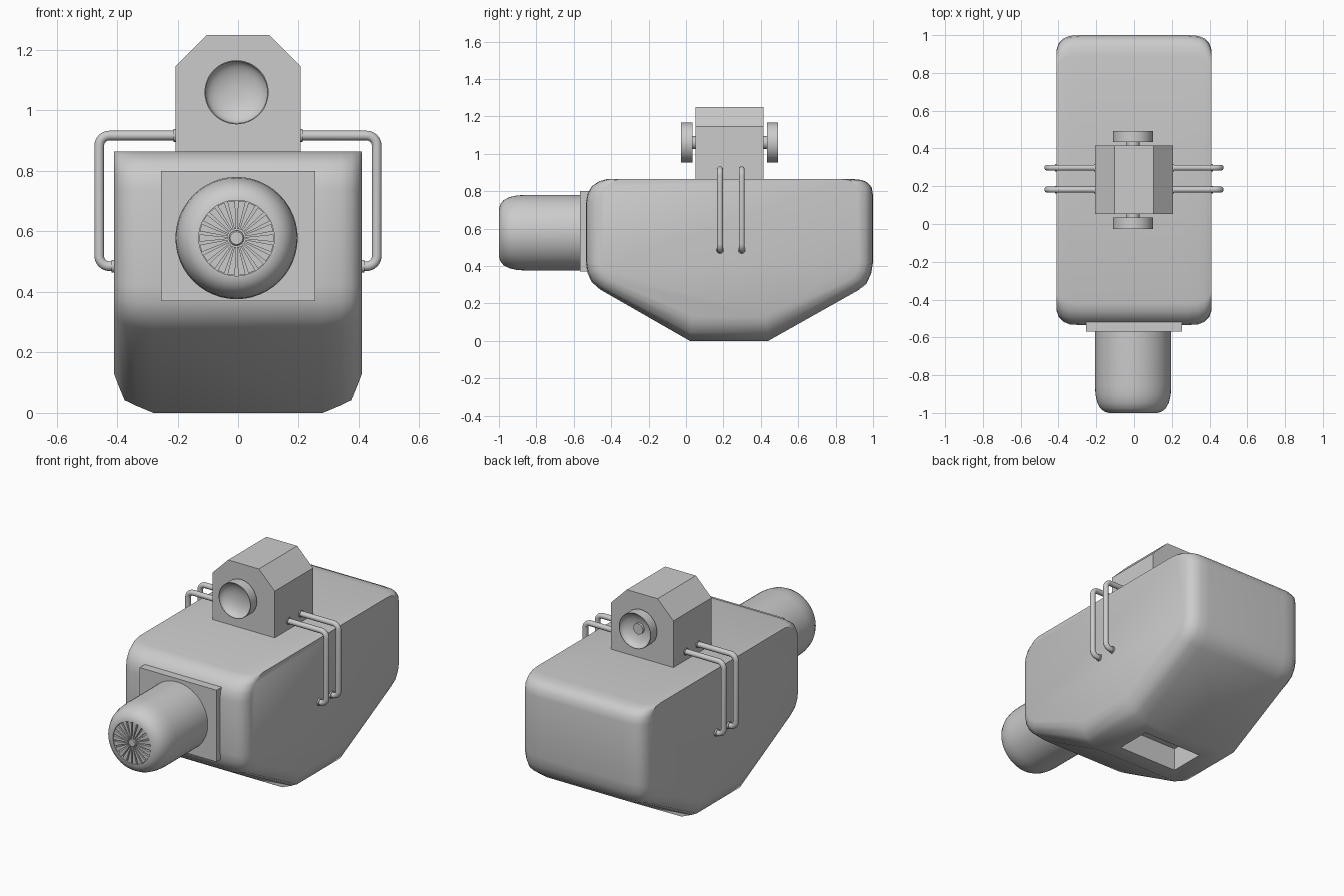
import bpy, bmesh, math

if "Cube" in bpy.data.objects:
    bpy.data.objects.remove(bpy.data.objects["Cube"])

CX = -0.005  # lens and nose axis


def make(name, bm, angle=40):
    bmesh.ops.remove_doubles(bm, verts=bm.verts, dist=1e-5)
    bmesh.ops.recalc_face_normals(bm, faces=bm.faces)
    me = bpy.data.meshes.new(name)
    bm.to_mesh(me)
    bm.free()
    ob = bpy.data.objects.new(name, me)
    bpy.context.collection.objects.link(ob)
    smooth(ob, angle)
    return ob


def smooth(ob, angle=40):
    bpy.ops.object.select_all(action='DESELECT')
    ob.select_set(True)
    bpy.context.view_layer.objects.active = ob
    bpy.ops.object.shade_smooth_by_angle(angle=math.radians(angle))


def loft(name, rings, angle=40):
    bm = bmesh.new()
    vs = [[bm.verts.new(p) for p in r] for r in rings]
    n = len(vs[0])
    for a, b in zip(vs, vs[1:]):
        for i in range(n):
            j = (i + 1) % n
            bm.faces.new((a[i], a[j], b[j], b[i]))
    bm.faces.new(vs[0])
    bm.faces.new(vs[-1])
    return make(name, bm, angle)


def lathe(name, prof, cx, cz, n=48, angle=40):
    """Revolve (radius, y) points about an axis parallel to y."""
    rings = [[(cx + r * math.cos(2 * math.pi * i / n), y,
               cz + r * math.sin(2 * math.pi * i / n)) for i in range(n)]
             for r, y in prof]
    return loft(name, rings, angle)


def box(name, x0, x1, y0, y1, z0, z1):
    return loft(name, [[(x0, y, z0), (x1, y, z0), (x1, y, z1), (x0, y, z1)]
                       for y in (y0, y1)])


# Hull: side profile lofted across x, pulled in toward the flanks
front = [(-.42, .865), (-.465, .853), (-.505, .825), (-.527, .785), (-.535, .74),
         (-.535, .42), (-.527, .365), (-.505, .315), (-.46, .275), (.02, 0)]
back = [(.44, 0), (.92, .27), (.965, .305), (.99, .36), (1, .42),
        (1, .78), (.993, .82), (.97, .847), (.94, .86), (.89, .865)]
side = front + back


def station(x, inset, zb):
    k = 1 - inset / .767
    return [(x, .233 + (y - .233) * k, zb + z * (.43 - zb) / .43 if z < .43 else z)
            for y, z in side]


half = [(.28, 0, 0), (.34, .004, .025), (.375, .018, .042), (.397, .04, .095), (.41, .075, .13)]
hull = loft("hull", [station(-x, i, z) for x, i, z in reversed(half)]
            + [station(x, i, z) for x, i, z in half])

# Recess in the underside
cutter = box("recess_cutter", -.2, .2, .12, .34, -.1, .14)
cutter.hide_render = True
mod = hull.modifiers.new("recess", 'BOOLEAN')
mod.operation = 'DIFFERENCE'
mod.object = cutter
mod.solver = 'EXACT'
bpy.context.view_layer.objects.active = hull
bpy.ops.object.modifier_apply(modifier=mod.name)
bpy.data.objects.remove(cutter)
smooth(hull)

# Front mounting plate
box("front_plate", -.255, .255, -.568, -.5, .37, .8)

# Nose barrel with a shallow grille seat
NZ = .578
lathe("nose_barrel", [(.202, -.52), (.202, -.86), (.199, -.905), (.19, -.945), (.174, -.975),
                      (.152, -.993), (.128, -1), (.125, -1), (.125, -.982)], CX, NZ)

# Grille blades and hub
bm = bmesh.new()
count = 22
for i in range(count):
    a = 2 * math.pi * i / count
    pts = []
    for r, w in ((.03, .003), (.123, .0125)):
        for s in (-1, 1):
            pts.append((r * math.cos(a) - s * w * math.sin(a),
                        r * math.sin(a) + s * w * math.cos(a)))
    pts = [pts[0], pts[2], pts[3], pts[1]]
    lo, hi = [[bm.verts.new((CX + u, y, NZ + v)) for u, v in pts] for y in (-.98, -.998)]
    bm.faces.new(lo)
    bm.faces.new(hi)
    for k in range(4):
        bm.faces.new((lo[k], lo[k - 1], hi[k - 1], hi[k]))
make("grille_blades", bm, 20)
lathe("grille_hub", [(.025, -.975), (.025, -.996), (.021, -1)], CX, NZ, 24)

# Head block with chamfered top
head = [(-.207, .85), (.207, .85), (.207, 1.145), (.102, 1.25), (-.102, 1.25), (-.207, 1.145)]
loft("head", [[(x, y, z) for x, z in head] for y in (.052, .415)], 20)

# Dish lenses on short stems, front and back
LZ = 1.06
for name, mid, s in (("front", .052, -1), ("back", .415, 1)):
    y = lambda d: mid + s * d
    bowl = [(.103 * math.sin(t), .078 - .048 * math.cos(t))
            for t in [math.pi / 2 * k / 8 for k in range(8, 0, -1)]]
    prof = [(.03, 0.018), (.106, .018), (.106, .078)] + bowl
    lathe(name + "_dish", [(r, y(d)) for r, d in prof], CX, LZ)
    lathe(name + "_dish_stem", [(.035, y(-.01)), (.035, y(.024))], CX, LZ, 24)
lathe("back_dish_core", [(.032, .44), (.032, .462)], CX, LZ, 24)


# Bent tube handles with end collars
def rounded_path(pts, r, n=6):
    out = [pts[0]]
    for p, c, q in zip(pts, pts[1:], pts[2:]):
        def toward(t):
            d = math.dist(c, t)
            return [c[k] + (t[k] - c[k]) * r / d for k in range(2)]
        a, b = toward(p), toward(q)
        for i in range(n + 1):
            t = i / n
            # circular arc between the two tangent points
            u, v = math.cos(t * math.pi / 2), math.sin(t * math.pi / 2)
            out.append(tuple(c[k] + (b[k] - c[k]) * (1 - u) + (a[k] - c[k]) * (1 - v)
                             for k in range(2)))
    out.append(pts[-1])
    # arcs run from a to b since u falls and v rises
    return out


def tube(name, path, y, sx, radius=.016, n=14):
    rings = []
    for i, (x, z) in enumerate(path):
        p, q = path[max(i - 1, 0)], path[min(i + 1, len(path) - 1)]
        tx, tz = q[0] - p[0], q[1] - p[1]
        L = math.hypot(tx, tz)
        nx, nz = -tz / L, tx / L
        rings.append([(sx * (x + nx * radius * math.cos(a)), y + radius * math.sin(a),
                       z + nz * radius * math.cos(a))
                      for a in [2 * math.pi * k / n for k in range(n)]])
    return loft(name, rings)


path = rounded_path([(.19, .917), (.459, .917), (.459, .485), (.4, .485)], .034)
for sx, side_name in ((1, "right"), (-1, "left")):
    for k, y in enumerate((.182, .298)):
        tag = f"{side_name}_handle_{k + 1}"
        tube(tag, path, y, sx)
        tube(tag + "_top_collar", [(.195, .917), (.213, .917)], y, sx, .021)
        tube(tag + "_low_collar", [(.4, .485), (.419, .485)], y, sx, .021)
